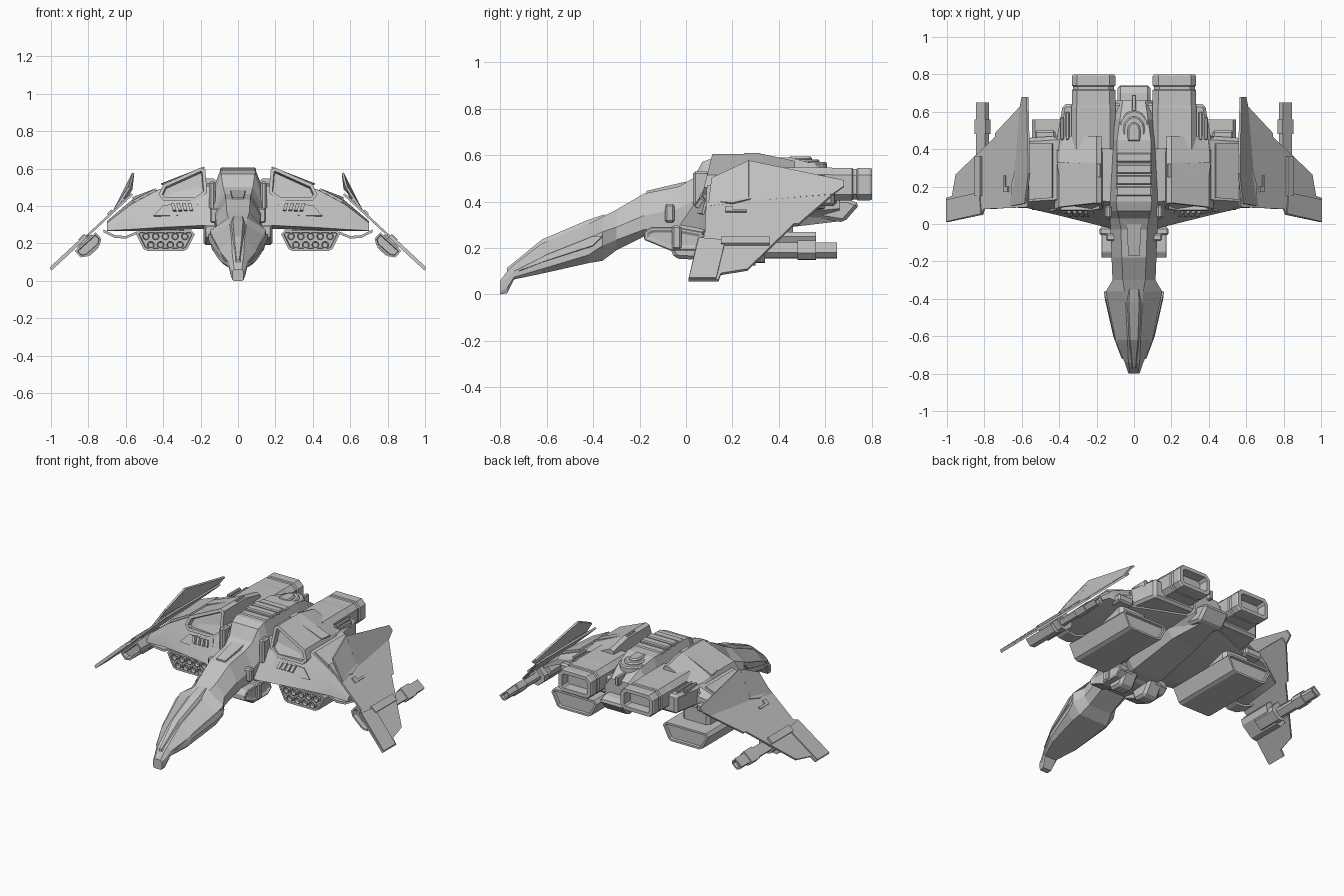
import bpy, bmesh, math
from mathutils import Vector, Matrix

cube = bpy.data.objects.get("Cube")
if cube:
    bpy.data.objects.remove(cube, do_unlink=True)

hull_grey = bpy.data.materials.new("hull_grey")
hull_grey.use_nodes = True
GREY = (0.54, 0.54, 0.54, 1)
hull_grey.diffuse_color = GREY
hull_grey.node_tree.nodes["Principled BSDF"].inputs["Base Color"].default_value = GREY


def finish(name, bm, mirror=False, bevel=0, thick=0):
    """Turn a bmesh into a named object with its modifiers."""
    mesh = bpy.data.meshes.new(name)
    bm.to_mesh(mesh)
    bm.free()
    mesh.materials.append(hull_grey)
    ob = bpy.data.objects.new(name, mesh)
    bpy.context.collection.objects.link(ob)
    if thick:
        mod = ob.modifiers.new("thickness", 'SOLIDIFY')
        mod.thickness, mod.offset = thick, 0
    if bevel:
        mod = ob.modifiers.new("edges", 'BEVEL')
        mod.width, mod.segments, mod.limit_method = bevel, 1, 'ANGLE'
    if mirror:
        ob.modifiers.new("other_side", 'MIRROR')
    return ob


def loft(name, rings, mirror=False, bevel=0, recess=(), rim=0.012, depth=0.04):
    """Skin a row of equal rings; recess sinks the first (0) or last (-1) cap."""
    bm = bmesh.new()
    rows = [[bm.verts.new(p) for p in ring] for ring in rings]
    n = len(rows[0])
    for a, b in zip(rows, rows[1:]):
        for i in range(n):
            j = (i + 1) % n
            bm.faces.new((a[i], a[j], b[j], b[i]))
    caps = {0: bm.faces.new(rows[0]), -1: bm.faces.new(rows[-1])}
    bmesh.ops.recalc_face_normals(bm, faces=bm.faces)
    for k in recess:
        inward = -caps[k].normal.copy() * depth
        for width in (rim, 0.003):
            bmesh.ops.inset_region(bm, faces=[caps[k]], thickness=width, use_even_offset=True)
        bmesh.ops.translate(bm, verts=caps[k].verts, vec=inward)
    return finish(name, bm, mirror, bevel)


def along_y(name, outline, y0, y1, **kw):
    return loft(name, [[(x, y, z) for x, z in outline] for y in (y0, y1)], **kw)


def along_x(name, outline, x0, x1, **kw):
    return loft(name, [[(x, y, z) for y, z in outline] for x in (x0, x1)], **kw)


def along_z(name, outline, z0, z1, **kw):
    return loft(name, [[(x, y, z) for x, y in outline] for z in (z0, z1)], **kw)


def box(name, lo, hi, **kw):
    (a, c, e), (b, d, f) = lo, hi
    return along_z(name, [(a, c), (b, c), (b, d), (a, d)], e, f, **kw)


def plate(name, points, thick=0.012):
    bm = bmesh.new()
    bm.faces.new([bm.verts.new(p) for p in points])
    return finish(name, bm, True, thick=thick)


def hull_ring(y, w, t, b, zb, zl, zu, zt):
    half = [(b, zb), (w, zl), (w, zu), (t, zt)]
    return [(x, y, z) for x, z in half] + [(-x, y, z) for x, z in reversed(half)]


# Drooping nose, neck and central spine
fuselage = [
    (-.8, .03, .02, .025, 0, .01, .05, .06), (-.77, .04, .025, .03, .005, .03, .07, .1),
    (-.74, .05, .03, .04, .065, .075, .1, .13), (-.62, .1, .035, .08, .09, .11, .16, .22),
    (-.42, .14, .045, .1, .135, .17, .24, .305), (-.36, .15, .05, .1, .145, .21, .27, .335),
    (-.3, .115, .06, .08, .19, .235, .29, .365), (-.18, .12, .065, .08, .25, .28, .34, .435),
    (-.03, .125, .07, .08, .22, .27, .37, .465), (.03, .13, .08, .08, .22, .25, .4, .5),
    (.07, .13, .09, .08, .24, .27, .45, .57), (.12, .13, .095, .08, .26, .3, .5, .59),
    (.45, .12, .09, .08, .31, .34, .5, .59), (.56, .11, .075, .08, .33, .36, .5, .56),
    (.66, .1, .06, .07, .35, .37, .45, .5)]
loft("fuselage", [hull_ring(*s) for s in fuselage])

# Canopy and neck strip, raised along the top of the nose
canopy = [(-.77, .015, .09, .115), (-.62, .04, .19, .237), (-.42, .055, .28, .322), (-.35, .045, .31, .345)]
loft("canopy", [[(-w, y, lo), (-w * .5, y, hi), (w * .5, y, hi), (w, y, lo)] for y, w, lo, hi in canopy])
neck = [(-.17, .03, .41, .446), (0, .04, .44, .486)]
loft("neck_panel", [[(-w, y, lo), (-w, y, hi), (w, y, hi), (w, y, lo)] for y, w, lo, hi in neck])
# Panels along the lower edge of the nose
plate("jaw_panel", [(.06, -.72, .1), (.105, -.6, .145), (.15, -.4, .21), (.155, -.36, .25),
                    (.145, -.4, .25), (.1, -.6, .17)])

# Ridges and dome on the spine
for i in range(4):
    y = .15 + i * .06
    box(f"spine_rib_{i + 1}", (-.095, y, .55), (.095, y + .05, .596 + .01 * (i in (1, 2))), bevel=.006)
for i, r in enumerate((.085, .06, .035)):
    arc = [(r * math.cos(a * math.pi / 6), .5 + r * 1.3 * math.sin(a * math.pi / 6)) for a in range(7)]
    along_z(f"spine_dome_{i + 1}", arc + [(-r, .44), (r, .44)], .5, .57 + .012 * i, bevel=.008)
box("tail_rod", (-.012, .58, .48), (.012, .69, .535), bevel=.004)
along_x("tail_block", [(.5, .34), (.68, .31), (.75, .39), (.7, .41), (.5, .42)], -.088, .088, bevel=.015)

# Belly keel
belly = [(-.02, .1, .23, .3), (.12, .17, .23, .32), (.45, .15, .29, .38), (.66, .085, .315, .4)]
loft("belly", [[(-w, y, hi), (-w * .6, y, lo), (w * .6, y, lo), (w, y, hi)] for y, w, lo, hi in belly])

# Inner wings blended into the body
inner = {
    .1: [(-.03, .3), (.05, .42), (.12, .51), (.46, .53), (.6, .45), (.6, .37), (.1, .28)],
    .42: [(.05, .285), (.09, .39), (.13, .49), (.45, .49), (.47, .44), (.47, .37), (.12, .27)],
    .57: [(.085, .275), (.095, .34), (.12, .41), (.44, .43), (.46, .41), (.46, .375), (.13, .265)],
    .7: [(.09, .268), (.095, .285), (.12, .31), (.4, .32), (.42, .315), (.42, .3), (.13, .265)]}
inner_wing = loft("inner_wing", [[(x, y, z) for y, z in prof] for x, prof in inner.items()], mirror=True)
plate("roof_panel", [(.435, .14, .487), (.56, .13, .422), (.56, .43, .44), (.435, .43, .487)], .016)
box("wing_step", (.42, .4, .36), (.53, .5, .41), mirror=True, bevel=.01)


# Outer wing blades, all on one sloping plane
def on_wing(outline, lift=0):
    return [(x + lift, y, .06 + (1 - x) * .93 + lift) for x, y in outline]


plate("outer_wing", on_wing([(.565, .09), (.8, .08), (.81, .05), (1, .01), (1, .14), (.97, .15),
                             (.95, .265), (.74, .465), (.74, .485), (.6, .635), (.57, .635)]))
plate("wing_flap", on_wing([(.81, .055), (.997, .012), (.997, .13), (.82, .17)], .005))
plate("wing_root_panel", on_wing([(.6, .11), (.64, .11), (.65, .2), (.63, .28), (.6, .28)], .005))
plate("wing_latch", on_wing([(.665, .17), (.69, .17), (.69, .26), (.68, .26), (.68, .2), (.665, .2)], .006))

# Upright fins rising from the wing folds
plate("fin_front", [(.66, .095, .378), (.58, .11, .5), (.56, .27, .575), (.635, .27, .4)])
plate("fin_rear", [(.635, .27, .4), (.56, .27, .575), (.57, .68, .49), (.595, .68, .465), (.605, .63, .43)])

# Intake hoods above the wing roots
hood = [(.165, .47), (.175, .595), (.2, .605), (.4, .515), (.425, .46), (.4, .43), (.22, .43)]
rear = [(x, z - .03 * (z > .5)) for x, z in hood]
loft("intake_hood", [[(x, .07 + (z - .43) * .25, z) for x, z in hood],
                     [(x, .33, z) for x, z in hood], [(x, .47, z) for x, z in rear]],
     mirror=True, recess=[0], rim=.018, depth=.03)
plate("hood_seam", [(.18, .25, .606), (.4, .26, .516), (.41, .33, .516), (.18, .32, .606)], .009)

# Vent frame and slots on the wing front
plate("vent_frame", [(.2, .036, .35), (.45, .074, .345), (.4, .088, .4), (.22, .076, .425)], .014)
for i in range(4):
    x = .24 + i * .03
    plate(f"vent_slot_{i + 1}", [(x, .043, .375), (x + .018, .046, .375), (x + .028, .069, .41), (x + .01, .066, .41)], .018)
box("root_pipe", (.12, .03, .38), (.155, .1, .53), mirror=True, bevel=.01)
box("root_cannon", (.1, -.09, .31), (.15, -.05, .39), mirror=True, bevel=.008)

# Rear body and engines
along_z("rear_deck", [(0, .38), (.42, .38), (.41, .47), (.38, .64), (0, .65)], .38, .5, mirror=True, bevel=.015)


def engine_ring(y, grow):
    outline = [(.125, .405), (.305, .405), (.332, .43), (.332, .515), (.305, .545), (.13, .545), (.1, .515), (.1, .43)]
    return [(.216 + (x - .216) * grow, y, .475 + (z - .475) * grow) for x, z in outline]


steps = [(.4, 1.02), (.62, 1.02), (.64, 1), (.715, 1), (.72, .94), (.735, .94), (.74, 1), (.79, 1), (.8, .95)]
loft("engine", [engine_ring(*s) for s in steps], mirror=True, recess=[-1], rim=.022, depth=.06)
for i, (x, y) in enumerate(((.345, .6), (.375, .57))):
    box(f"deck_pipe_{i + 1}", (x, .45, .47), (x + .02, y, .515), mirror=True, bevel=.005)

# Intakes and keel blocks on both sides of the neck
along_x("neck_intake", [(-.18, .27), (-.15, .29), (-.04, .29), (.07, .27), (.09, .22), (.05, .19), (-.07, .19),
                        (-.18, .235)], .08, .175, mirror=True, bevel=.01, recess=[-1], rim=.016, depth=.008)
box("intake_clamp", (.1, -.06, .195), (.185, -.02, .297), mirror=True, bevel=.008)
along_x("intake_keel", [(-.08, .23), (-.05, .155), (.04, .15), (.1, .24)], .04, .14, mirror=True, bevel=.015)

# Rocket pods with nine tubes each
pod = [(.23, .25), (.25, .27), (.53, .27), (.545, .25), (.505, .17), (.485, .16), (.29, .16), (.27, .17)]
along_y("rocket_pod", pod, .075, .56, mirror=True, recess=[0, -1], rim=.012, depth=.015)
box("pod_mount", (.29, .15, .25), (.48, .46, .38), mirror=True, bevel=.02)
for row, (count, z) in enumerate(((5, .237), (4, .192))):
    for i in range(count):
        cx = .388 + (i - (count - 1) / 2) * .052
        ring = [(cx + .021 * math.cos(a * math.pi / 6), z + .021 * math.sin(a * math.pi / 6)) for a in range(12)]
        along_y(f"rocket_tube_{row + 1}_{i + 1}", ring, .07, .13, mirror=True, recess=[0], rim=.005, depth=.03)

# Guns slung under the outer wings
tilt = Matrix.Rotation(math.radians(42), 3, 'Y')


def gun_part(name, w, h, y0, y1, cx=.795, cz=.185, **kw):
    shape = [(-w, -h * .4), (-w * .6, -h), (w * .6, -h), (w, -h * .4), (w, h), (-w, h)]
    turned = [tilt @ Vector((x, 0, z)) for x, z in shape]
    along_y(name, [(cx + p.x, cz + p.z) for p in turned], y0, y1, mirror=True, **kw)


gun_part("gun_body", .075, .033, .08, .3, recess=[0], rim=.01, depth=.03)
gun_part("gun_collar", .05, .04, .18, .34)
gun_part("gun_rear", .032, .022, .3, .65, cx=.805, recess=[-1], rim=.008, depth=.02)
gun_part("gun_rear_cap", .04, .027, .48, .56, cx=.805)
gun_part("gun_pylon", .022, .035, .15, .36, cx=.815, cz=.21)
strut = [(.54, .25), (.6, .225), (.66, .23), (.72, .26)]
along_y("gun_strut", strut + [(x, z + .014) for x, z in reversed(strut)], .12, .2, mirror=True)

# Soft shading on the gentle bends of the inner wings only
bpy.ops.object.select_all(action='DESELECT')
inner_wing.select_set(True)
bpy.context.view_layer.objects.active = inner_wing
bpy.ops.object.shade_smooth_by_angle(angle=math.radians(25))
